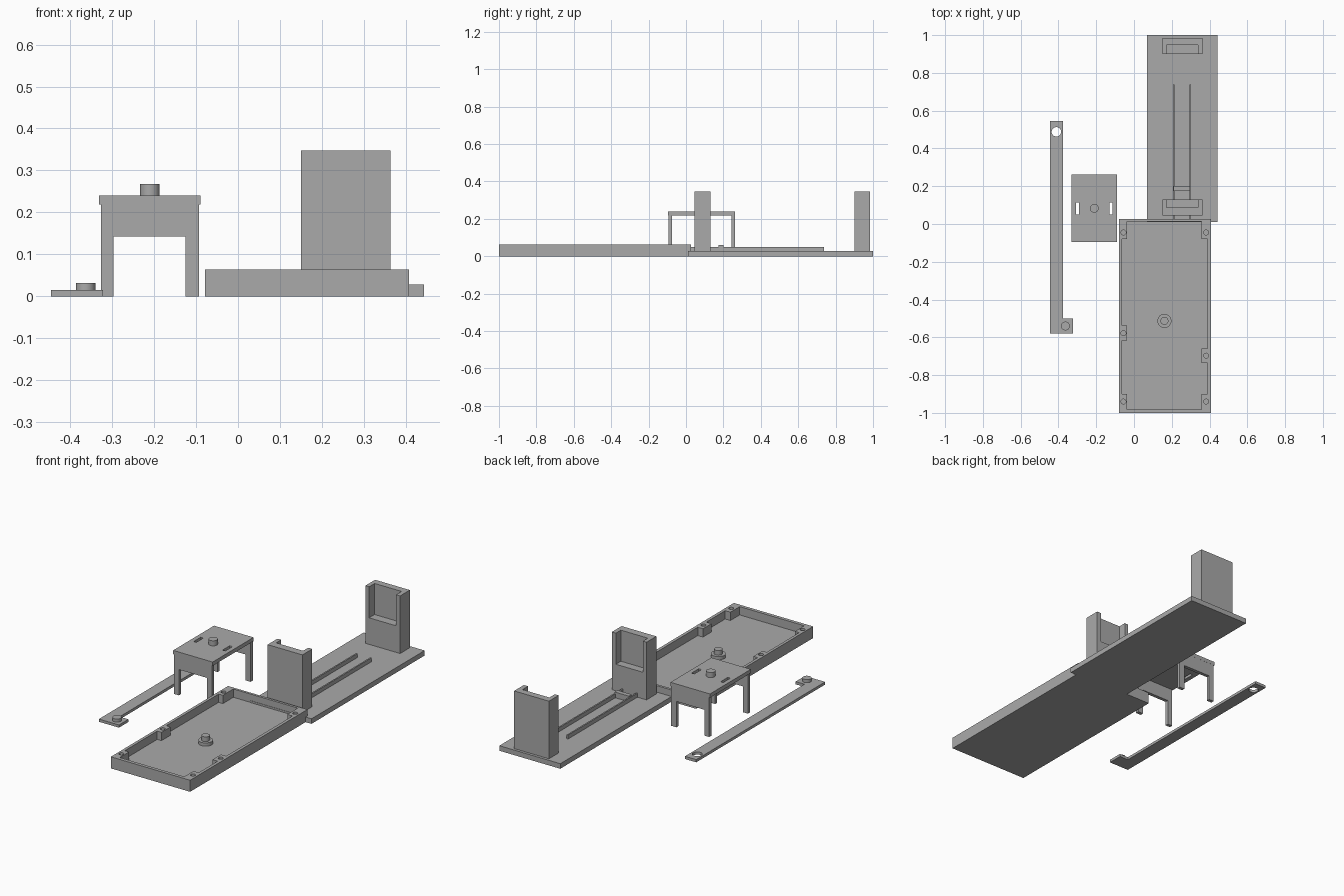
import bpy, bmesh, math
from mathutils import Matrix, Vector

if "Cube" in bpy.data.objects:
    bpy.data.objects.remove(bpy.data.objects["Cube"])

grey = bpy.data.materials.new("plain_grey")
grey.diffuse_color = (0.40, 0.40, 0.40, 1)
grey.use_nodes = True
grey.node_tree.nodes["Principled BSDF"].inputs["Base Color"].default_value = grey.diffuse_color


def finish(name, bm):
    me = bpy.data.meshes.new(name)
    bm.to_mesh(me)
    bm.free()
    me.materials.append(grey)
    ob = bpy.data.objects.new(name, me)
    bpy.context.collection.objects.link(ob)
    return ob


def box(name, x0, x1, y0, y1, z0, z1):
    bm = bmesh.new()
    size = Matrix.Diagonal((x1 - x0, y1 - y0, z1 - z0, 1))
    mid = Matrix.Translation(((x0 + x1) / 2, (y0 + y1) / 2, (z0 + z1) / 2))
    bmesh.ops.create_cube(bm, size=1, matrix=mid @ size)
    return finish(name, bm)


def cylinder(name, x, y, r, z0, z1, sides=32):
    bm = bmesh.new()
    bmesh.ops.create_cone(bm, cap_ends=True, segments=sides, radius1=r, radius2=r, depth=z1 - z0,
                          matrix=Matrix.Translation((x, y, (z0 + z1) / 2)))
    ob = finish(name, bm)
    for p in ob.data.polygons:
        p.use_smooth = len(p.vertices) == 4
    for e in ob.data.edges:
        a, b = (ob.data.vertices[i].co.z for i in e.vertices)
        e.use_edge_sharp = abs(a - b) < 1e-5
    return ob


def prism(name, points, axis, a, b):
    """Extrude an outline given in the plane across the axis ('y' or 'z') from a to b."""
    bm = bmesh.new()
    put = (lambda p: (p[0], a, p[1])) if axis == 'y' else (lambda p: (p[0], p[1], a))
    face = bm.faces.new([bm.verts.new(put(p)) for p in points])
    ext = bmesh.ops.extrude_face_region(bm, geom=[face])
    move = Vector((0, b - a, 0)) if axis == 'y' else Vector((0, 0, b - a))
    bmesh.ops.translate(bm, vec=move, verts=[v for v in ext["geom"] if isinstance(v, bmesh.types.BMVert)])
    bmesh.ops.recalc_face_normals(bm, faces=bm.faces)
    return finish(name, bm)


def cut(ob, *cutters):
    """Subtract the cutters from the object, then remove them."""
    for c in cutters:
        m = ob.modifiers.new("cut", 'BOOLEAN')
        m.operation, m.solver, m.object = 'DIFFERENCE', 'EXACT', c
    bpy.context.view_layer.update()
    me = bpy.data.meshes.new_from_object(ob.evaluated_get(bpy.context.evaluated_depsgraph_get()))
    ob.modifiers.clear()
    ob.data = me
    for c in cutters:
        bpy.data.objects.remove(c)


# Open tray with screw bosses along the rim
tray = box("tray", -0.079, 0.407, -1.0, 0.026, 0, 0.064)
cavity = box("cavity", -0.063, 0.39, -0.981, 0.012, 0.018, 0.1)
bosses = [(-1, -0.08, 0.1), (-1, -0.617, -0.537), (-1, -1.1, -0.90),
          (1, -0.08, 0.1), (1, -0.735, -0.66), (1, -1.1, -0.90)]
cut(cavity, *[box("boss", *((-0.2, -0.037) if s < 0 else (0.358, 0.5)), a, b, 0, 0.2)
              for s, a, b in bosses])
cut(tray, cavity)
holes = [(-0.056, -0.045), (-0.056, -0.578), (-0.056, -0.94),
         (0.382, -0.045), (0.382, -0.697), (0.382, -0.94)]
cut(tray, *[cylinder("hole", x, y, 0.013, 0.025, 0.1, 20) for x, y in holes])

# Stepped pivot in the tray
cylinder("pivot_flange", 0.161, -0.513, 0.037, 0.016, 0.036)
cylinder("pivot_peg", 0.161, -0.513, 0.021, 0.034, 0.062)

# Long base plate with two facing slotted towers
box("base_plate", 0.07, 0.443, 0.01, 1.0, 0, 0.028)
for name, y0, y1, s0, s1 in (("front_tower", 0.045, 0.131, 0.087, 0.2),
                             ("rear_tower", 0.9, 0.985, 0.85, 0.948)):
    tower = box(name, 0.15, 0.363, y0, y1, 0.02, 0.347)
    cut(tower, box("slot", 0.173, 0.338, s0, s1, 0.175, 0.4))

# Guide rails and the bar across them
for name, x in (("left_rail", 0.21), ("right_rail", 0.297)):
    box(name, x - 0.004, x + 0.004, 0.02, 0.738, 0.02, 0.05)
box("cross_bar", 0.21, 0.297, 0.175, 0.2, 0.02, 0.059)

# Table: slotted top, arched end frames, peg
top = box("table_top", -0.331, -0.089, -0.095, 0.263, 0.219, 0.24)
cut(top, box("slot", -0.307, -0.291, 0.05, 0.113, 0.1, 0.3),
    box("slot", -0.13, -0.113, 0.05, 0.113, 0.1, 0.3))
arch = [(-0.326, 0), (-0.296, 0), (-0.296, 0.143), (-0.125, 0.143),
        (-0.125, 0), (-0.093, 0), (-0.093, 0.222), (-0.326, 0.222)]
prism("front_legs", arch, 'y', -0.0945, -0.076)
prism("rear_legs", arch, 'y', 0.244, 0.2625)
cylinder("table_peg", -0.21, 0.083, 0.023, 0.23, 0.268)

# Flat arm with an eye at one end and a peg on the foot
arm = prism("arm", [(-0.445, -0.581), (-0.322, -0.581), (-0.322, -0.499), (-0.376, -0.499),
                    (-0.376, 0.546), (-0.445, 0.546)], 'z', 0, 0.015)
cut(arm, cylinder("eye", -0.411, 0.488, 0.025, -0.1, 0.1))
cylinder("arm_peg", -0.363, -0.54, 0.023, 0.01, 0.032)
